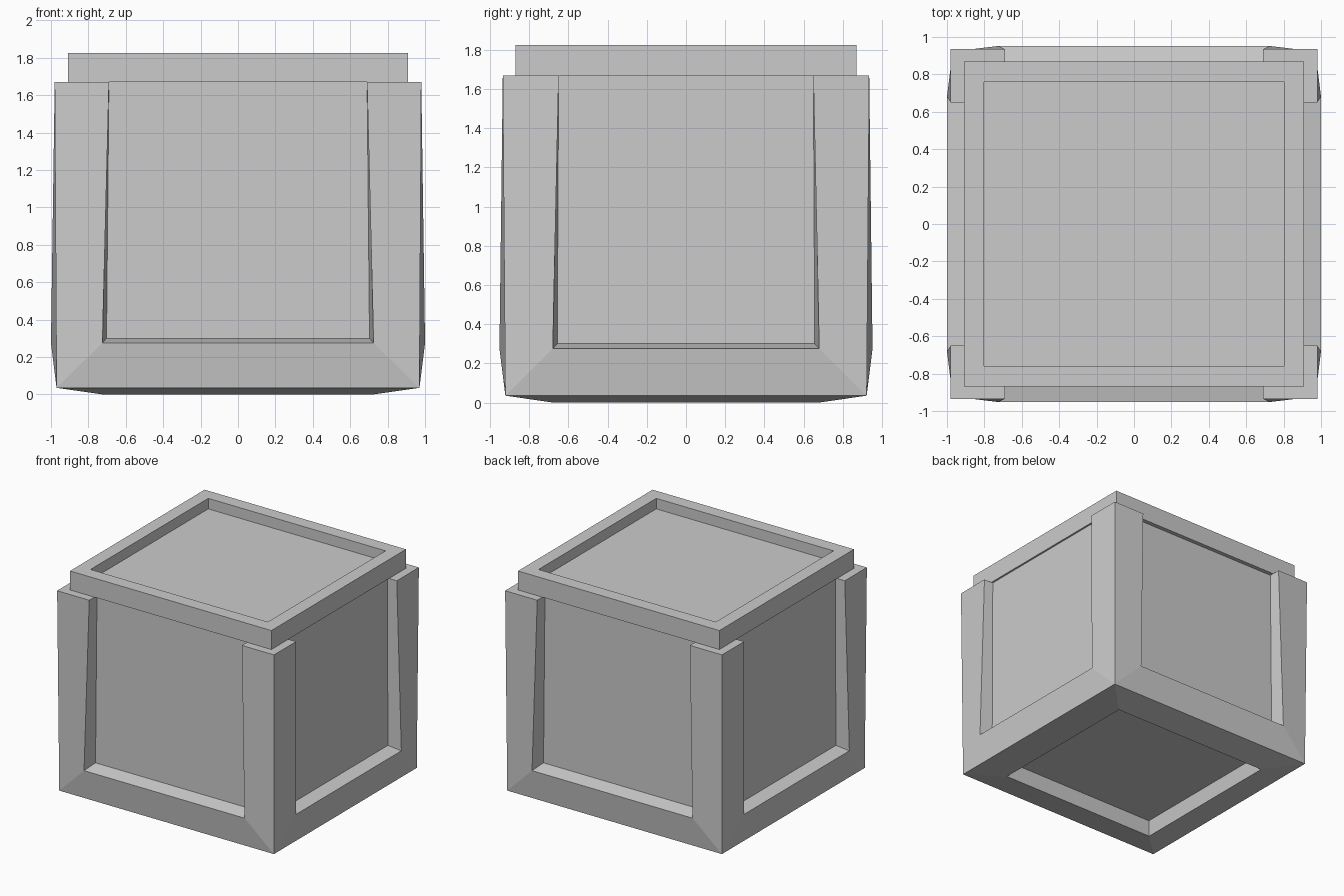
import bpy, bmesh
from mathutils import Matrix, Vector

if "Cube" in bpy.data.objects:
    bpy.data.objects.remove(bpy.data.objects["Cube"])

TOP = 1.67


def finish(bm, name):
    bmesh.ops.recalc_face_normals(bm, faces=bm.faces[:])
    mesh = bpy.data.meshes.new(name)
    bm.to_mesh(mesh)
    bm.free()
    obj = bpy.data.objects.new(name, mesh)
    bpy.context.collection.objects.link(obj)
    return obj


# Crate body: one quarter (+x, +y), mirrored twice
P = {
    "corner_low": (.97, .922, .035), "corner_top": (.98, .935, TOP),
    # back opening: rim, then recessed panel
    "b_rim": (.725, .952, .275), "b_rim_top": (.69, .935, TOP),
    "b_pan": (.703, .835, .30), "b_pan_top": (.69, .835, TOP),
    # side opening
    "s_rim": (1.0, .68, .275), "s_rim_top": (.98, .65, TOP),
    "s_pan": (.895, .657, .30), "s_pan_top": (.895, .65, TOP),
    # underside opening
    "u_rim": (.725, .68, 0), "u_pan": (.703, .657, .12),
    "inner_top": (.895, .835, TOP),
}
bm = bmesh.new()
verts = {}


def v(key):
    # "x:" / "y:" prefixes project a point onto that mirror plane
    if key not in verts:
        pre, _, base = key.rpartition(":")
        co = Vector(P[base])
        for c in pre:
            co["xy".index(c)] = 0
        verts[key] = bm.verts.new(co)
    return verts[key]


for line in (
    # lower rails, back and side
    "x:corner_low corner_low b_rim x:b_rim",
    "corner_low y:corner_low y:s_rim s_rim",
    # corner post
    "corner_low corner_top b_rim_top b_rim",
    "corner_low s_rim s_rim_top corner_top",
    # opening walls
    "x:b_rim b_rim b_pan x:b_pan", "b_rim b_rim_top b_pan_top b_pan",
    "s_rim y:s_rim y:s_pan s_pan", "s_rim s_pan s_pan_top s_rim_top",
    # panels
    "x:b_pan b_pan b_pan_top x:b_pan_top",
    "s_pan y:s_pan y:s_pan_top s_pan_top",
    # underside
    "x:corner_low x:u_rim u_rim corner_low",
    "corner_low u_rim y:u_rim y:corner_low",
    "x:u_rim x:u_pan u_pan u_rim", "u_rim u_pan y:u_pan y:u_rim",
    "xy:u_pan y:u_pan u_pan x:u_pan",
    # top
    "xy:inner_top x:b_pan_top b_pan_top b_rim_top corner_top "
    "s_rim_top s_pan_top y:s_pan_top",
):
    bm.faces.new([v(k) for k in line.split()])

for axis in "XY":
    geom = bm.verts[:] + bm.edges[:] + bm.faces[:]
    bmesh.ops.mirror(bm, geom=geom, matrix=Matrix.Identity(4),
                     merge_dist=0, axis=axis)
    bmesh.ops.remove_doubles(bm, verts=bm.verts[:], dist=.0005)
bmesh.ops.dissolve_limit(bm, angle_limit=.002, verts=bm.verts[:],
                         edges=bm.edges[:])
finish(bm, "crate_body")

# Lid with recessed top
bm = bmesh.new()
bmesh.ops.create_cube(bm, size=1, matrix=Matrix.Translation((0, 0, TOP + .0775))
                      @ Matrix.Diagonal((1.82, 1.738, .155, 1)))
bm.normal_update()
top = max(bm.faces, key=lambda f: f.calc_center_median().z)
bmesh.ops.inset_region(bm, faces=[top], thickness=.154)
floor = bmesh.ops.extrude_discrete_faces(bm, faces=[top])["faces"]
bmesh.ops.translate(bm, vec=(0, 0, -.086),
                    verts=[w for f in floor for w in f.verts])
finish(bm, "crate_lid")
